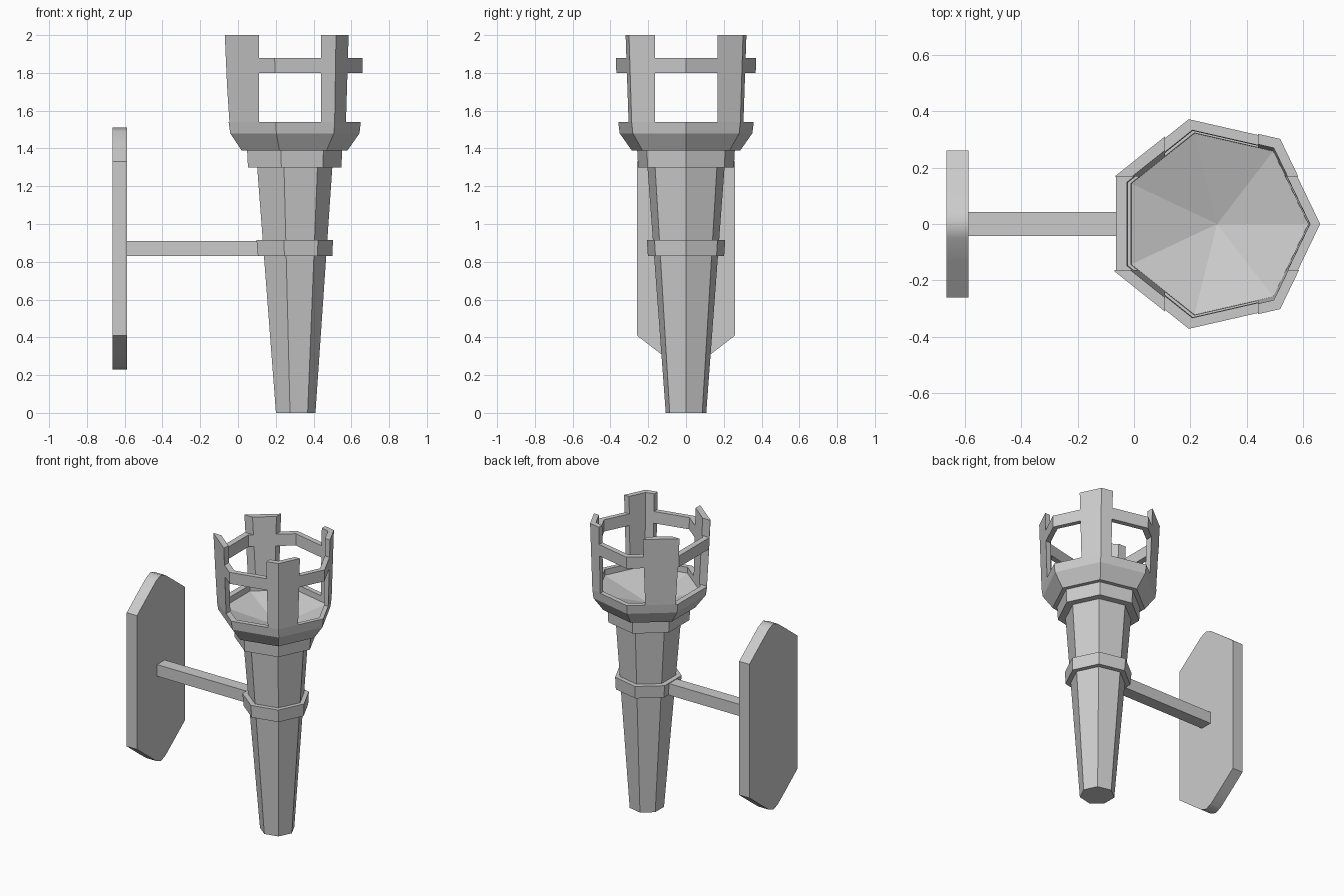
import bpy, bmesh, math

if "Cube" in bpy.data.objects:
    bpy.data.objects.remove(bpy.data.objects["Cube"])

SIDES = 7


def finish(name, bm):
    bmesh.ops.recalc_face_normals(bm, faces=bm.faces)
    me = bpy.data.meshes.new(name)
    bm.to_mesh(me)
    bm.free()
    ob = bpy.data.objects.new(name, me)
    bpy.context.collection.objects.link(ob)
    return ob


def lathe(name, profile):
    """Seven-sided lathe of (radius, z, centre x); radius 0 closes to a point."""
    bm = bmesh.new()
    rings = []
    for r, z, cx in profile:
        n = SIDES if r else 1
        rings.append([bm.verts.new((cx + r * math.cos(math.tau * i / SIDES),
                                    r * math.sin(math.tau * i / SIDES), z)) for i in range(n)])
    for a, b in zip(rings, rings[1:]):
        for i in range(SIDES):
            j = (i + 1) % SIDES
            if len(b) == 1:
                bm.faces.new((a[i], a[j], b[0]))
            else:
                bm.faces.new((a[i], a[j], b[j], b[i]))
    bm.faces.new(rings[0])
    if len(rings[-1]) > 1:
        bm.faces.new(rings[-1])
    return finish(name, bm)


def box(name, x, y, z):
    bm = bmesh.new()
    bmesh.ops.create_cube(bm, size=1)
    for v in bm.verts:
        v.co = [lo + (c + 0.5) * (hi - lo) for c, (lo, hi) in zip(v.co, (x, y, z))]
    return finish(name, bm)


# Handle and its collars
lathe("handle", [(0.11, 0, 0.30), (0.21, 1.31, 0.29)])
lathe("handle_ring", [(0.207, 0.83, 0.292), (0.213, 0.915, 0.29)])
lathe("neck_collar", [(0.26, 1.30, 0.287), (0.265, 1.39, 0.287)])

# Fire basket: flared hollow cup with a sunken faceted floor
basket = lathe("fire_basket", [
    (0.295, 1.39, 0.285), (0.36, 1.48, 0.283), (0.368, 1.54, 0.282), (0.386, 2.0, 0.278),
    (0.345, 2.0, 0.281), (0.33, 1.50, 0.288), (0, 1.40, 0.295)])

# Openings through both directions, leaving four prongs and a rail
for z in ((1.54, 1.80), (1.88, 2.2)):
    for x, y in (((0.11, 0.44), (-0.8, 0.8)), ((-0.6, 1.2), (-0.163, 0.168))):
        cutter = box("opening_cutter", x, y, z)
        mod = basket.modifiers.new("opening", 'BOOLEAN')
        mod.operation = 'DIFFERENCE'
        mod.solver = 'EXACT'
        mod.object = cutter
        bpy.context.view_layer.objects.active = basket
        bpy.ops.object.modifier_apply(modifier=mod.name)
        bpy.data.objects.remove(cutter)

# Wall arm
box("wall_arm", (-0.60, 0.12), (-0.042, 0.042), (0.83, 0.91))

# Wall plate with arched ends
arch = [(0.26, 1.33), (0.13, 1.43), (0.05, 1.49), (0, 1.51),
        (-0.05, 1.49), (-0.13, 1.43), (-0.26, 1.33)]
outline = arch + [(-y, 1.74 - z) for y, z in arch]
bm = bmesh.new()
face = bm.faces.new([bm.verts.new((-0.665, y, z)) for y, z in outline])
ext = bmesh.ops.extrude_face_region(bm, geom=[face], use_keep_orig=True)
for v in ext["geom"]:
    if isinstance(v, bmesh.types.BMVert):
        v.co.x = -0.587
plate = finish("wall_plate", bm)
bpy.ops.object.select_all(action='DESELECT')
plate.select_set(True)
bpy.context.view_layer.objects.active = plate
bpy.ops.object.shade_smooth_by_angle(angle=math.radians(45))
